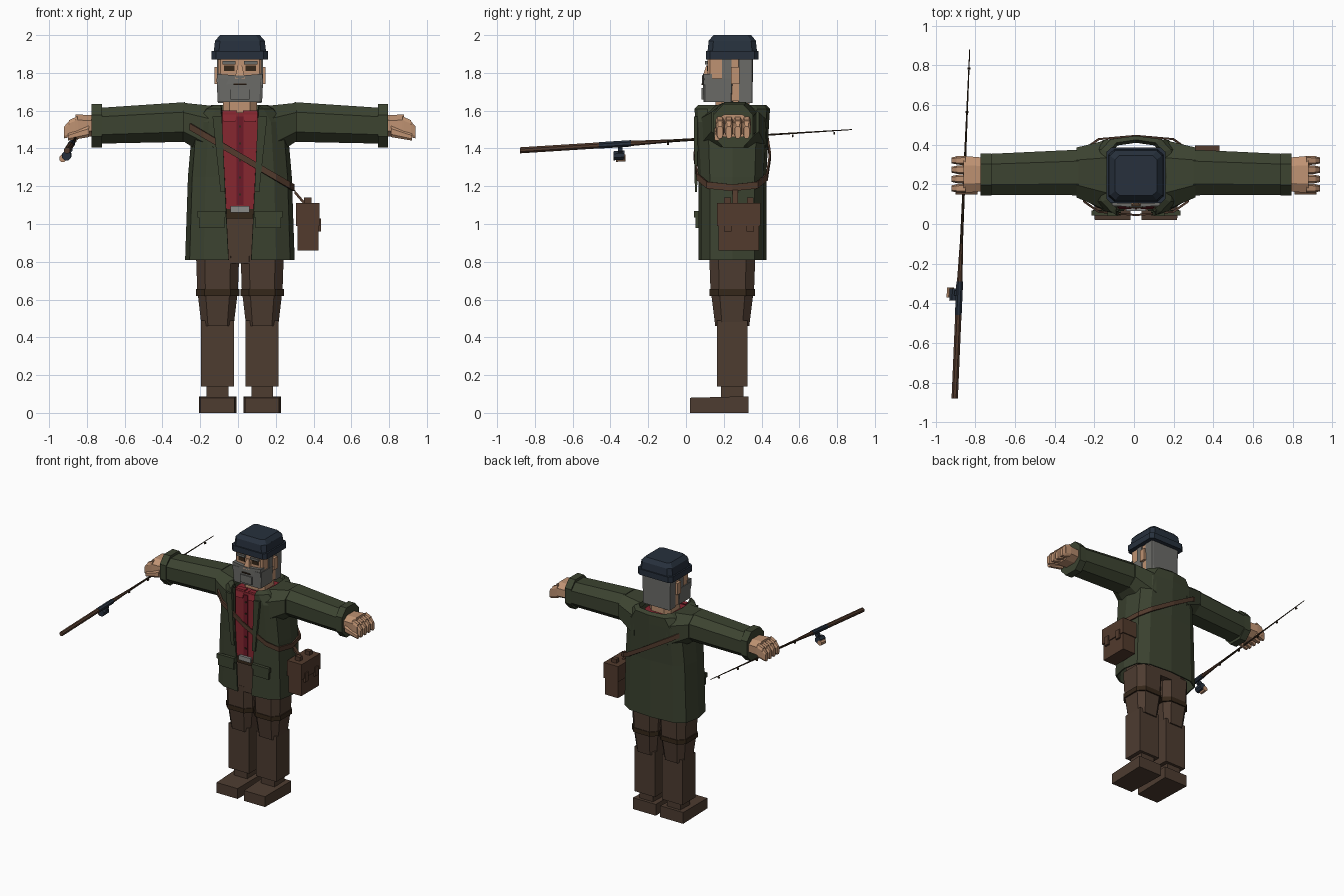
import bpy, bmesh, math
from mathutils import Vector

cube = bpy.data.objects.get("Cube")
if cube:
    bpy.data.objects.remove(cube)

BODY_X = .01    # the body stands slightly off the origin
MID = .245      # depth of the body's centre
HEM = .81       # bottom of the coat
ARM = 1.52      # height of the arms
CAP = 1.87      # bottom of the cap
STEPS = 6       # facets on each side of the torso


def material(name, red, green, blue):
    mat = bpy.data.materials.new(name)
    mat.use_nodes = True
    mat.diffuse_color = (red, green, blue, 1)
    shader = next(node for node in mat.node_tree.nodes if node.type == 'BSDF_PRINCIPLED')
    shader.inputs["Base Color"].default_value = mat.diffuse_color
    return mat


olive = material("olive coat", .045, .056, .03)
brown = material("brown trousers", .075, .045, .03)
leather = material("leather", .085, .043, .026)
red = material("red shirt", .24, .02, .03)
dark_red = material("dark red trim", .15, .01, .02)
skin = material("skin", .52, .29, .17)
grey = material("grey hair", .15, .15, .14)
navy = material("navy", .02, .03, .046)
dark = material("dark brown", .035, .02, .01)
metal = material("metal", .26, .26, .25)


def join_rings(name, mat, rings, closed=True, caps=True):
    """Join successive rings of points into one surface."""
    bm = bmesh.new()
    loops = [[bm.verts.new((x + BODY_X, y, z)) for x, y, z in ring] for ring in rings]
    for low, high in zip(loops, loops[1:]):
        count = len(low)
        for i in range(count if closed else count - 1):
            j = (i + 1) % count
            bm.faces.new((low[i], low[j], high[j], high[i]))
    if caps:
        bm.faces.new(loops[0])
        bm.faces.new(loops[-1])
    bmesh.ops.recalc_face_normals(bm, faces=bm.faces)
    mesh = bpy.data.meshes.new(name)
    bm.to_mesh(mesh)
    bm.free()
    mesh.materials.append(mat)
    obj = bpy.data.objects.new(name, mesh)
    bpy.context.collection.objects.link(obj)
    return obj


def block(name, mat, base, size, axis='z', taper=1, shift=(0, 0, 0), chamfer=0, side=1):
    """Bar growing along an axis from the centre of its base, with an optional far-end change."""
    k = 'xyz'.index(axis)
    u, v = [i for i in range(3) if i != k]
    h, c = .5, .5 - chamfer
    outline = [(-c, -h), (c, -h), (h, -c), (h, c), (c, h), (-c, h), (-h, c), (-h, -c)]
    if not chamfer:
        outline = outline[::2]
    rings = []
    for far, scale in ((0, 1), (1, taper)):
        ring = []
        for a, b in outline:
            point = Vector(base) + far * Vector(shift)
            point[k] += far * size[k]
            point[u] += a * size[u] * scale
            point[v] += b * size[v] * scale
            point.x *= side
            ring.append(point)
        rings.append(ring)
    return join_rings(name, mat, rings)


def torso_point(step, width, depth):
    """Point on a boxy oval around the torso; step zero is the middle of the back."""
    angle = math.pi * step / STEPS
    x, y = [math.copysign(abs(v) ** .6, v) for v in (math.sin(angle), math.cos(angle))]
    return width * x, MID + depth * y


def coat_ring(z, width, depth):
    """Torso outline left open at the front, the gap widening upward."""
    ring = [(*torso_point(step, width, depth), z) for step in range(-STEPS, STEPS + 1)]
    gap = .06 + .05 * (z - HEM)
    ring[0] = (-gap, ring[0][1], z)
    ring[-1] = (gap, ring[-1][1], z)
    return ring


# Open coat shell ending in a collar
coat = join_rings("coat", olive, [
    coat_ring(HEM, .29, .18), coat_ring(1.25, .275, .18), coat_ring(1.54, .25, .195),
    coat_ring(1.61, .19, .2), coat_ring(1.63, .15, .18), coat_ring(1.6, .14, .165)],
    closed=False, caps=False)
thickness = coat.modifiers.new("thickness", 'SOLIDIFY')
thickness.thickness = .01

# Shirt, belt and hips
block("shirt", red, base=(0, .22, 1.06), size=(.23, .27, .53), chamfer=.1)
block("shirt_placket", dark_red, base=(0, .084, 1.1), size=(.036, .01, .47))
for i in range(5):
    block("shirt_button", dark, base=(0, .078, 1.15 + i * .09), size=(.012, .01, .012))
block("hips", brown, base=(0, MID, .79), size=(.42, .24, .25), chamfer=.2)
block("belt", dark, base=(0, MID - .02, 1.03), size=(.42, .29, .05), chamfer=.2)
block("belt_buckle", metal, base=(0, .075, 1.06), size=(.1, .02, .035))


def build_coat_side(name, side):
    """Lapel, pocket, shirt collar and sleeve."""
    block(name + "lapel", olive, base=(.09, .053, 1.17), size=(.025, .012, .4),
          taper=2, shift=(.03, 0, 0), side=side)
    block(name + "pocket", olive, base=(.15, .06, .98), size=(.135, .02, .08), side=side)
    block(name + "pocket_flap", olive, base=(.15, .055, 1.035), size=(.15, .025, .035), side=side)
    block(name + "shirt_collar", red, base=(.055, .09, 1.54), size=(.06, .03, .06),
          taper=1.3, shift=(0, .02, 0), side=side)
    block(name + "shoulder", olive, base=(.14, MID, ARM - .04), size=(.16, .36, .29), axis='x',
          taper=.7, shift=(0, .015, .06), chamfer=.25, side=side)
    block(name + "sleeve", olive, base=(.29, .26, ARM + .02), size=(.46, .23, .21), axis='x',
          taper=.9, shift=(0, -.01, -.02), chamfer=.25, side=side)
    block(name + "cuff", olive, base=(.73, .25, ARM), size=(.055, .21, .23), axis='x',
          chamfer=.25, side=side)


def build_hand(name, side):
    """Palm with four curled fingers and a thumb."""
    block(name + "palm", skin, base=(.77, .25, ARM), size=(.1, .17, .11), axis='x',
          taper=1.1, chamfer=.25, side=side)
    for i in range(4):
        y = .18 + i * .047
        block(name + "finger", skin, base=(.86, y, ARM), size=(.045, .047, .1), axis='x',
              taper=.9, shift=(0, 0, -.015), chamfer=.2, side=side)
        block(name + "fingertip", skin, base=(.9, y, ARM - .015), size=(.03, .043, .09), axis='x',
              taper=.7, shift=(0, 0, -.02), chamfer=.2, side=side)
    block(name + "thumb", skin, base=(.8, .175, ARM - .03), size=(.11, .05, .06), axis='x',
          taper=.6, shift=(0, -.01, -.03), chamfer=.25, side=side)


def build_leg(name, side):
    """Trouser leg, knee band, boot shaft, ankle and shoe."""
    x = .118
    block(name + "trouser_knee", brown, base=(x, MID, .46), size=(.17, .18, .18),
          taper=1.25, chamfer=.2, side=side)
    block(name + "trouser_thigh", brown, base=(x, MID, .64), size=(.215, .23, .19),
          taper=1.06, chamfer=.2, side=side)
    block(name + "knee_band", dark, base=(x, MID, .62), size=(.23, .24, .035),
          chamfer=.2, side=side)
    block(name + "boot_shaft", brown, base=(x, MID, .14), size=(.175, .16, .35), side=side)
    block(name + "ankle", brown, base=(x, MID, .08), size=(.115, .12, .07), side=side)
    block(name + "shoe", brown, base=(x, .02, .04), size=(.18, .31, .08), axis='y',
          taper=1.1, shift=(0, 0, .004), side=side)


def build_face_side(name, side):
    """Ear, sideburn, eye, brow and moustache."""
    block(name + "ear", skin, base=(.12, .26, 1.74), size=(.03, .045, .09), side=side)
    block(name + "sideburn", grey, base=(.11, .215, 1.74), size=(.024, .05, .14), side=side)
    block(name + "eye", dark, base=(.057, .115, 1.81), size=(.055, .01, .028), side=side)
    block(name + "brow", grey, base=(.058, .11, 1.845), size=(.07, .02, .017), side=side)
    block(name + "moustache", grey, base=(0, .1, 1.765), size=(.12, .03, .04), axis='x',
          taper=1.5, shift=(0, .015, 0), side=side)


for name, side in (("left_", 1), ("right_", -1)):
    for build in (build_coat_side, build_hand, build_leg, build_face_side):
        build(name, side)

# Head, beard, hair and nose
block("neck", skin, base=(0, MID, 1.5), size=(.18, .18, .18), chamfer=.2)
block("head", skin, base=(0, .23, 1.65), size=(.23, .23, .25), chamfer=.05)
block("beard", grey, base=(0, .17, 1.645), size=(.235, .155, .125), taper=1.05, chamfer=.06)
block("chin_tuft", grey, base=(0, .09, 1.66), size=(.1, .015, .06))
block("mouth", dark, base=(0, .085, 1.735), size=(.07, .008, .008))
block("back_hair", grey, base=(0, .315, 1.64), size=(.23, .075, .24), taper=1.05, chamfer=.05)
block("nose", skin, base=(0, .105, 1.77), size=(.055, .04, .07), taper=.4, shift=(0, .01, 0))

# Knitted cap: a rolled brim and a crown that rounds off in steps
block("cap_brim", navy, base=(0, MID, CAP), size=(.3, .28, .045), chamfer=.08)
block("cap_crown", navy, base=(0, MID, CAP + .03), size=(.28, .265, .07), taper=.94, chamfer=.1)
block("cap_top", navy, base=(0, MID, CAP + .1), size=(.263, .25, .03), taper=.8, chamfer=.1)

# Shoulder strap: a tilted band around the torso
strap = []
for step in range(-STEPS, STEPS + 1):
    x, y = torso_point(step, .29, .205)
    inner_x, inner_y = torso_point(step, .28, .195)
    z = 1.36 - .58 * x
    low, high = z - .018, z + .018
    strap.append([(x, y, low), (x, y, high), (inner_x, inner_y, high), (inner_x, inner_y, low)])
join_rings("bag_strap", leather, strap, caps=False)

# Bag hanging at the left hip
block("bag_hanger", leather, base=(.29, .26, 1.17), size=(.06, .03, .02), axis='x',
      shift=(0, 0, -.07))
block("bag_body", leather, base=(.36, .28, .86), size=(.11, .215, .22))
block("bag_flap", leather, base=(.36, .28, .99), size=(.125, .23, .12))
for y in (.22, .34):
    block("bag_clasp", leather, base=(.42, y, .96), size=(.02, .04, .07))
    block("bag_loop", leather, base=(.36, y, 1.1), size=(.04, .035, .04))


def rod_part(name, mat, y, length, thick, taper=1, out=0, drop=0):
    """Round piece on the rod's line, which rises and leans inward toward the tip."""
    lean, rise = .043, .0625
    block(name, mat, base=(lean * y - .877 - out, y, 1.445 + rise * y - drop),
          size=(thick, length, thick), axis='y', taper=taper,
          shift=(lean * length, 0, rise * length), chamfer=.29)


# Fishing rod
rod_part("rod_handle", leather, y=-.88, length=.43, thick=.032)
rod_part("reel_seat", navy, y=-.46, length=.17, thick=.034)
rod_part("rod_foregrip", leather, y=-.29, length=.19, thick=.028, taper=.6)
rod_part("rod_blank", dark, y=-.11, length=.99, thick=.016, taper=.3)
for i in range(5):
    rod_part("line_guide", dark, y=-.1 + i * .22, length=.01, thick=.014, drop=.014)

# Reel below the rod
rod_part("reel_stem", navy, y=-.36, length=.025, thick=.03, out=.01, drop=.03)
rod_part("reel_spool", navy, y=-.385, length=.06, thick=.048, out=.025, drop=.06)
rod_part("reel_knob", skin, y=-.37, length=.05, thick=.036, out=.045, drop=.075)
